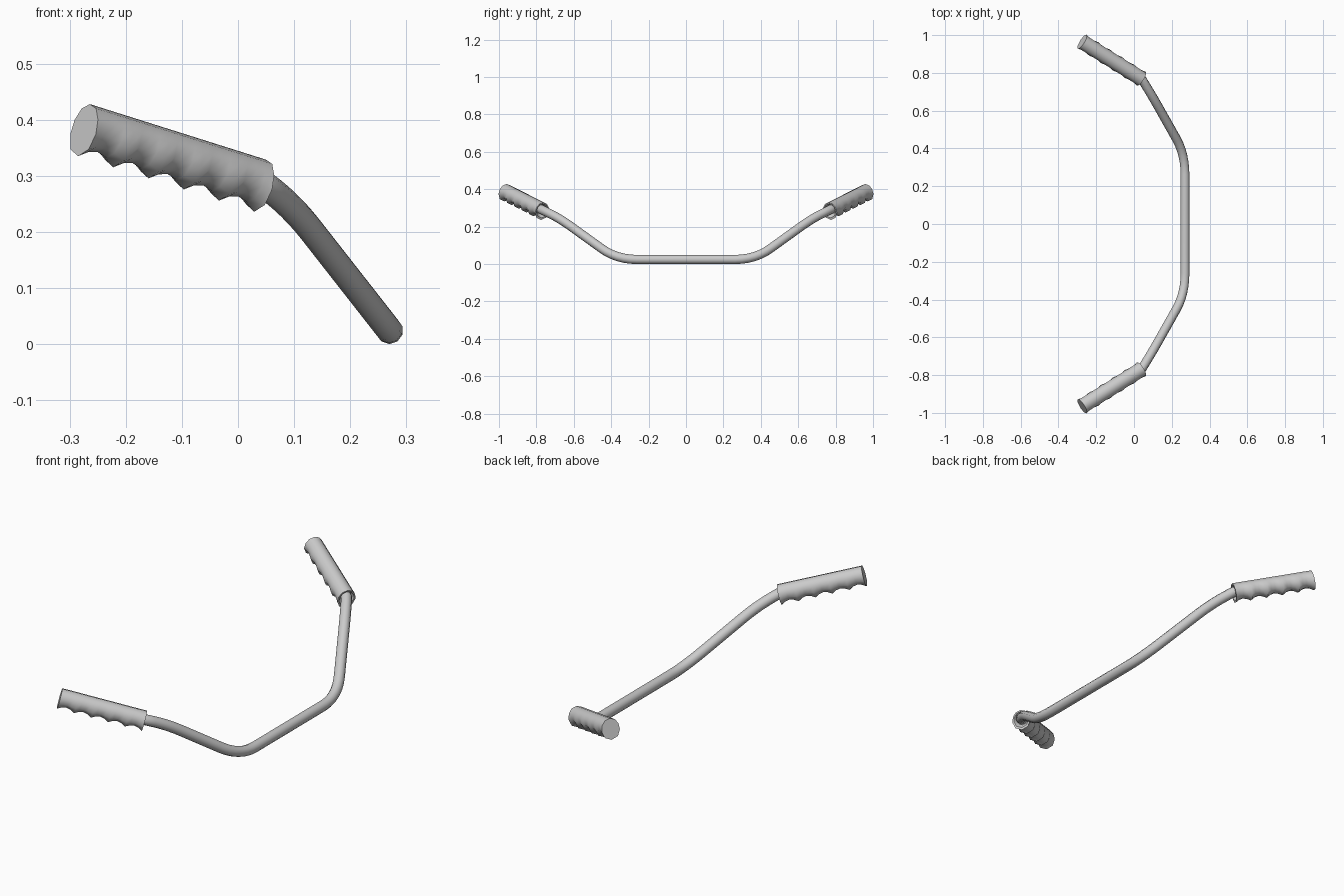
import bpy, bmesh, math
from mathutils import Vector

if "Cube" in bpy.data.objects:
    bpy.data.objects.remove(bpy.data.objects["Cube"])

BAR_R = 0.0243
GRIP_START = Vector((0.041, 0.768, 0.289))
GRIP_END = Vector((-0.273, 0.964, 0.388))
AXIS = (GRIP_END - GRIP_START).normalized()


def fillet(a, corner, b, reach, steps=6):
    """Rounded corner as points of a quadratic curve."""
    p = corner + (a - corner).normalized() * reach
    q = corner + (b - corner).normalized() * reach
    return [p * (1 - t) ** 2 + corner * 2 * t * (1 - t) + q * t * t
            for t in (i / steps for i in range(steps + 1))]


# Bent handlebar tube: half path, then its mirror
mid = Vector((0.27, 0, BAR_R))
bend_low = Vector((0.27, 0.37, BAR_R))
bend_high = Vector((0.098, 0.675, 0.244))
half = fillet(mid, bend_low, bend_high, 0.11)
half += fillet(bend_low, bend_high, GRIP_START, 0.075, 5)
half += [GRIP_START, GRIP_START + AXIS * 0.04]
path = [Vector((p.x, -p.y, p.z)) for p in reversed(half)] + half

curve = bpy.data.curves.new("handlebar_tube", 'CURVE')
curve.dimensions = '3D'
curve.bevel_depth = BAR_R
curve.bevel_resolution = 3
curve.use_fill_caps = True
spline = curve.splines.new('POLY')
spline.points.add(len(path) - 1)
for point, co in zip(spline.points, path):
    point.co = (*co, 1)
bar = bpy.data.objects.new("handlebar_tube", curve)
bpy.context.collection.objects.link(bar)
bpy.context.view_layer.objects.active = bar
bar.select_set(True)
bpy.ops.object.convert(target='MESH')
bpy.ops.object.shade_smooth_by_angle(angle=math.radians(50))
bar.select_set(False)

# Hand grip: rings along the axis, underside scalloped for five fingers
SIDES, FINGERS, STEPS = 10, 5, 4
up = (Vector((0, 0, 1)) - AXIS * AXIS.z).normalized()
side = AXIS.cross(up)
bm = bmesh.new()


def ring(center, top, bottom):
    verts = []
    for k in range(SIDES):
        a = math.tau * k / SIDES
        c, s = math.cos(a), math.sin(a)
        r = top + (bottom - top) * max(0, -c)
        verts.append(bm.verts.new(center + (up * c + side * s) * r))
    return verts


rings = [ring(GRIP_START + AXIS * 0.02, 0.026, 0.026),
         ring(GRIP_START, 0.034, 0.044)]
count = FINGERS * STEPS
for i in range(count + 1):
    scallop = abs(math.sin(math.pi * i / STEPS))
    rings.append(ring(GRIP_START.lerp(GRIP_END, i / count),
                      0.041, 0.055 - 0.018 * scallop))
for r0, r1 in zip(rings, rings[1:]):
    for k in range(SIDES):
        n = (k + 1) % SIDES
        bm.faces.new((r0[k], r0[n], r1[n], r1[k]))
bm.faces.new(rings[0])
bm.faces.new(rings[-1])
bmesh.ops.recalc_face_normals(bm, faces=bm.faces[:])
mesh = bpy.data.meshes.new("hand_grips")
bm.to_mesh(mesh)
bm.free()
grips = bpy.data.objects.new("hand_grips", mesh)
bpy.context.collection.objects.link(grips)
bpy.context.view_layer.objects.active = grips
grips.select_set(True)
bpy.ops.object.shade_smooth_by_angle(angle=math.radians(45))

# Second grip mirrored across the centre
mirror = grips.modifiers.new("mirror", 'MIRROR')
mirror.use_axis = (False, True, False)
mirror.use_mirror_merge = False
